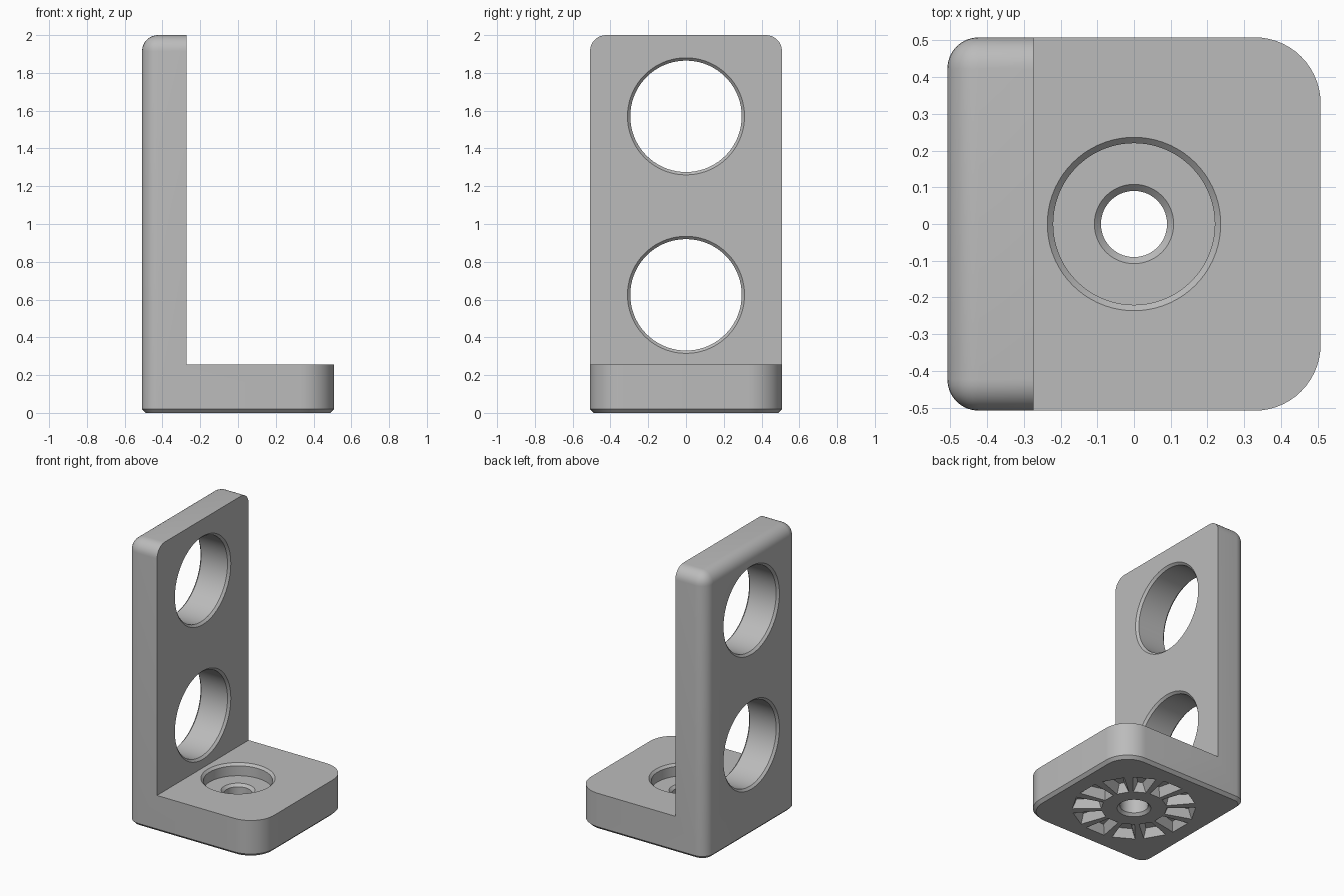
import bpy, bmesh, math
from mathutils import Matrix, Vector

cube = bpy.data.objects.get("Cube")
if cube:
    bpy.data.objects.remove(cube, do_unlink=True)

HALF, HEIGHT, BASE_TOP, INNER = 0.508, 2.0, 0.255, -0.273

grey = bpy.data.materials.new("matte grey")
grey.use_nodes = True
colour = (0.5, 0.5, 0.5, 1)
grey.diffuse_color = colour
grey.node_tree.nodes["Principled BSDF"].inputs["Base Color"].default_value = colour


def finish(bm, name):
    bmesh.ops.recalc_face_normals(bm, faces=bm.faces[:])
    mesh = bpy.data.meshes.new(name)
    bm.to_mesh(mesh)
    bm.free()
    mesh.materials.append(grey)
    obj = bpy.data.objects.new(name, mesh)
    bpy.context.scene.collection.objects.link(obj)
    return obj


def bevel_where(bm, rule, radius, segments):
    edges = [e for e in bm.edges if rule(e.verts[0].co, e.verts[1].co)]
    bmesh.ops.bevel(bm, geom=edges, offset=radius, offset_type='OFFSET',
                    segments=segments, profile=0.5, affect='EDGES', clamp_overlap=False)


def both(a, b, axis, value):
    return abs(a[axis] - value) < 1e-4 and abs(b[axis] - value) < 1e-4


def revolve(name, profile, matrix, steps=72):
    """Closed solid of revolution about local z from (radius, height) pairs."""
    bm = bmesh.new()
    rings = [[bm.verts.new((r * math.cos(t), r * math.sin(t), z))
              for t in (math.tau * i / steps for i in range(steps))]
             for r, z in profile]
    for low, high in zip(rings, rings[1:]):
        for i in range(steps):
            j = (i + 1) % steps
            bm.faces.new((low[i], low[j], high[j], high[i]))
    bm.faces.new(rings[0][::-1])
    bm.faces.new(rings[-1])
    bm.transform(matrix)
    return finish(bm, name)


def cut(target, cutter):
    cutter.hide_render = True
    mod = target.modifiers.new("cut", 'BOOLEAN')
    mod.operation = 'DIFFERENCE'
    mod.solver = 'EXACT'
    mod.object = cutter
    bpy.context.view_layer.objects.active = target
    bpy.ops.object.modifier_apply(modifier=mod.name)
    bpy.data.objects.remove(cutter, do_unlink=True)


# L-shaped body extruded across the depth
bm = bmesh.new()
outline = [(-HALF, 0), (HALF, 0), (HALF, BASE_TOP), (INNER, BASE_TOP),
           (INNER, HEIGHT), (-HALF, HEIGHT)]
face = bm.faces.new([bm.verts.new((x, -HALF, z)) for x, z in outline])
new = bmesh.ops.extrude_face_region(bm, geom=[face])["geom"]
bmesh.ops.translate(bm, vec=(0, 2 * HALF, 0),
                    verts=[v for v in new if isinstance(v, bmesh.types.BMVert)])
bmesh.ops.recalc_face_normals(bm, faces=bm.faces[:])


# Rounded back and top edges of the upright
def upright_edge(a, b):
    back, top = both(a, b, 0, -HALF), both(a, b, 2, HEIGHT)
    side = both(a, b, 1, HALF) or both(a, b, 1, -HALF)
    return (back and top) or (side and (back or top))


bevel_where(bm, upright_edge, 0.085, 8)
# Large rounded free corners of the base
bevel_where(bm, lambda a, b: both(a, b, 0, HALF) and abs(a.z - b.z) > 0.1, 0.18, 14)
# Small chamfer around the underside
bevel_where(bm, lambda a, b: both(a, b, 2, 0), 0.02, 1)
body = finish(bm, "angle_bracket")

# Two large chamfered holes through the upright
mid, half = (INNER - HALF) / 2, (INNER + HALF) / 2
big = [(0.325, -half - 0.015), (0.295, -half + 0.015),
       (0.295, half - 0.015), (0.325, half + 0.015)]
for z in (0.625, 1.57):
    place = Matrix.Translation((mid, 0, z)) @ Matrix.Rotation(math.pi / 2, 4, 'Y')
    cut(body, revolve("upright_hole_cutter", big, place))

# Counterbored screw hole through the base
floor = BASE_TOP - 0.085
screw = [(0.118, -0.01), (0.09, 0.018), (0.09, floor - 0.018), (0.108, floor),
         (0.22, floor), (0.22, BASE_TOP - 0.016), (0.246, BASE_TOP + 0.01)]
cut(body, revolve("screw_hole_cutter", screw, Matrix.Identity(4)))

# Ring of tapered slots in the underside
SLOTS = 12
bm = bmesh.new()
for k in range(SLOTS):
    turn = Matrix.Rotation(math.tau * k / SLOTS, 3, 'Z')
    rings = []
    for z, inset in ((-0.01, -0.004), (0.06, 0.024)):
        r0, r1 = 0.205 + inset, 0.385 - inset
        w0, w1 = 0.04 - inset, 0.075 - inset
        rings.append([bm.verts.new(turn @ Vector(p)) for p in
                      ((r0, -w0, z), (r1, -w1, z), (r1, w1, z), (r0, w0, z))])
    low, high = rings
    bm.faces.new(low[::-1])
    bm.faces.new(high)
    for i in range(4):
        j = (i + 1) % 4
        bm.faces.new((low[i], low[j], high[j], high[i]))
cut(body, finish(bm, "slot_cutter"))

# Smooth curves, crisp edges
bpy.ops.object.select_all(action='DESELECT')
body.select_set(True)
bpy.context.view_layer.objects.active = body
bpy.ops.object.shade_smooth_by_angle(angle=math.radians(30))
